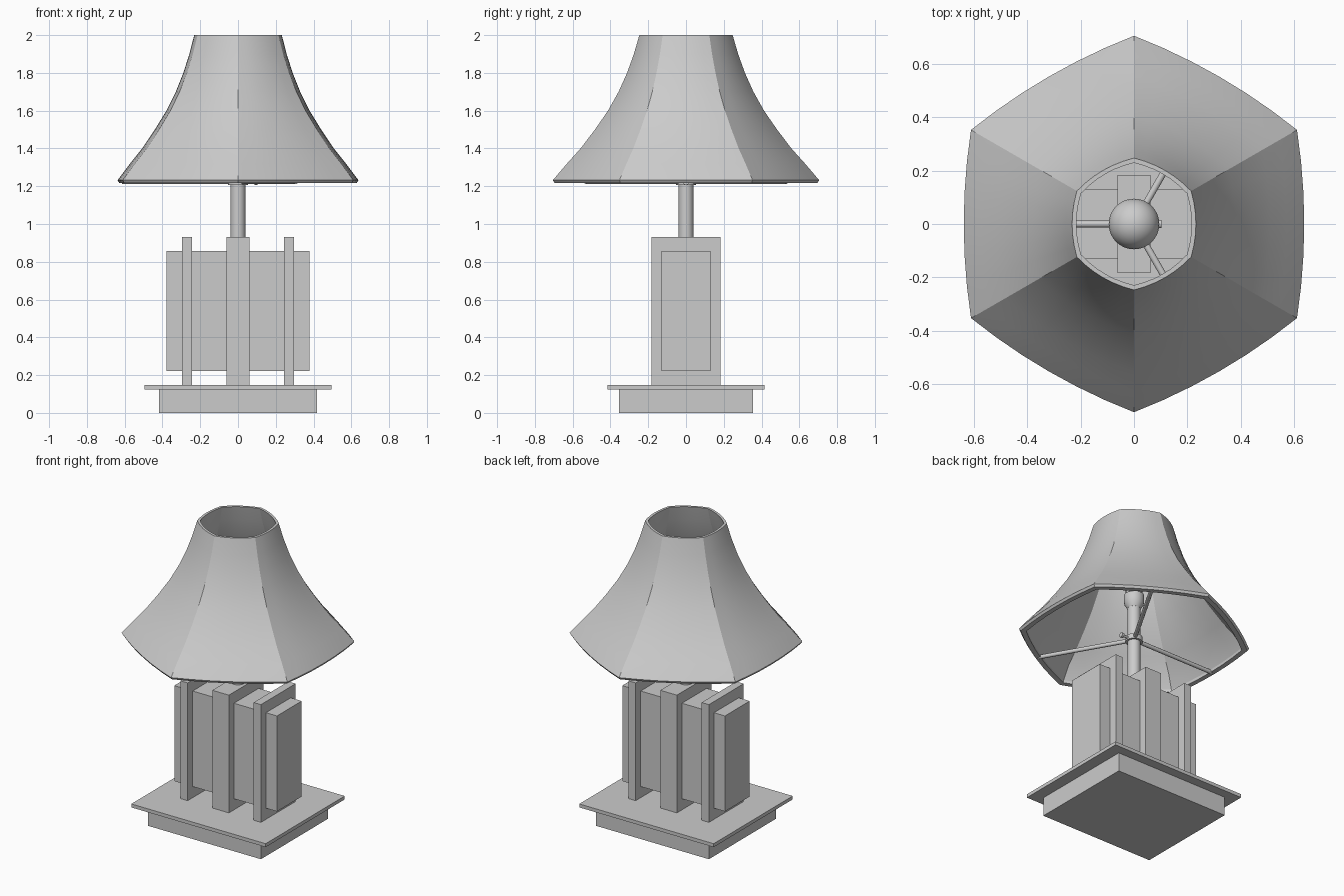
import bpy, bmesh, math
from mathutils import Vector

if "Cube" in bpy.data.objects:
    bpy.data.objects.remove(bpy.data.objects["Cube"])

grey = bpy.data.materials.new("Plain grey")
grey.use_nodes = True
COLOUR = (0.6, 0.6, 0.6, 1)
grey.diffuse_color = COLOUR
grey.node_tree.nodes["Principled BSDF"].inputs["Base Color"].default_value = COLOUR


def make(name, bm, smooth=None):
    """Turn a bmesh into a named object."""
    bmesh.ops.recalc_face_normals(bm, faces=bm.faces)
    mesh = bpy.data.meshes.new(name)
    bm.to_mesh(mesh)
    bm.free()
    mesh.materials.append(grey)
    ob = bpy.data.objects.new(name, mesh)
    bpy.context.collection.objects.link(ob)
    if smooth:
        bpy.ops.object.select_all(action='DESELECT')
        ob.select_set(True)
        bpy.context.view_layer.objects.active = ob
        bpy.ops.object.shade_smooth_by_angle(angle=math.radians(smooth))
    return ob


def box(name, x, half_x, half_y, z0, z1):
    bm = bmesh.new()
    bmesh.ops.create_cube(bm, size=1)
    for v in bm.verts:
        v.co = (x + v.co.x * 2 * half_x, v.co.y * 2 * half_y,
                z0 + (v.co.z + 0.5) * (z1 - z0))
    return make(name, bm)


def lathe(name, profile, steps=32):
    """Spin (radius, height) points about the z axis."""
    bm = bmesh.new()
    verts = [bm.verts.new((r, 0, z)) for r, z in profile]
    edges = [bm.edges.new(pair) for pair in zip(verts, verts[1:])]
    bmesh.ops.spin(bm, geom=verts + edges, cent=(0, 0, 0), axis=(0, 0, 1),
                   angle=math.tau, steps=steps)
    bmesh.ops.remove_doubles(bm, verts=bm.verts, dist=0.0001)
    return make(name, bm, 35)


def rod(name, start, end, radius, sides=10):
    start, end = Vector(start), Vector(end)
    bm = bmesh.new()
    bmesh.ops.create_cone(bm, cap_ends=True, segments=sides, radius1=radius,
                          radius2=radius, depth=(end - start).length)
    ob = make(name, bm, 40)
    ob.location = (start + end) / 2
    ob.rotation_euler = (end - start).to_track_quat('Z', 'Y').to_euler()
    return ob


# Stepped base
box("base_block", 0, 0.417, 0.354, 0, 0.125)
box("base_plate", 0, 0.495, 0.416, 0.125, 0.148)

# Slab body: one broad panel crossed by three taller boards
box("body_panel", 0, 0.378, 0.13, 0.222, 0.858)
box("centre_board", 0, 0.061, 0.183, 0.148, 0.932)
for side, x in (("left", 0.27), ("right", -0.27)):
    box(side + "_board", x, 0.027, 0.183, 0.148, 0.932)

# Stem, lamp socket and bulb
lathe("stem", [(0, 0.93), (0.039, 0.93), (0.039, 1.46), (0, 1.46)])
lathe("socket", [(0, 1.44), (0.04, 1.44), (0.058, 1.47), (0.062, 1.5),
                 (0.062, 1.53), (0.05, 1.54), (0.05, 1.6), (0, 1.6)])
ARC = [math.radians(-58 + 148 * i / 12) for i in range(13)]
lathe("bulb", [(0.045, 1.58)] + [(0.095 * math.cos(a), 1.68 + 0.095 * math.sin(a))
                                 for a in ARC])

# Shade carrier: hub, three arms and thumb screw
lathe("carrier_hub", [(0.038, 1.207), (0.052, 1.207), (0.052, 1.24), (0.038, 1.24)])
for i, deg in enumerate((60, 180, 300)):
    c, s = math.cos(math.radians(deg)), math.sin(math.radians(deg))
    rod(f"carrier_arm_{i + 1}", (0.04 * c, 0.04 * s, 1.224),
        (0.615 * c, 0.615 * s, 1.224), 0.013)
rod("thumb_screw", (0.04, 0, 1.222), (0.09, 0, 1.222), 0.008)
rod("thumb_screw_head", (0.088, 0, 1.222), (0.103, 0, 1.222), 0.016)


# Flared six-sided shade with softly bowed sides
def ring(bm, r, z, bow, parts=6):
    out = []
    for k in range(6):
        a, b = (Vector((math.cos(t), math.sin(t), 0)) * r
                for t in (math.radians(30 + 60 * k), math.radians(90 + 60 * k)))
        outward = (a + b).normalized()
        for j in range(parts):
            t = j / parts
            p = a.lerp(b, t) + outward * bow * 4 * t * (1 - t)
            out.append(bm.verts.new((p.x, p.y, z)))
    return out


FLARE = [(0.247, 2.0), (0.276, 1.9), (0.312, 1.8), (0.357, 1.7),
         (0.413, 1.6), (0.482, 1.5), (0.558, 1.4), (0.63, 1.32), (0.705, 1.232)]
rim = [(0.695, 1.217), (0.66, 1.217), (0.66, 1.235)]
inner = [(r - 0.018, z) for r, z in reversed(FLARE[:-1])]
bm = bmesh.new()
rings = [ring(bm, r, z, 0.018 + 0.02 * (r - 0.247)) for r, z in FLARE + rim + inner]
n = len(rings[0])
for a, b in zip(rings, rings[1:] + rings[:1]):
    for i in range(n):
        bm.faces.new((a[i], a[(i + 1) % n], b[(i + 1) % n], b[i]))
make("lamp_shade", bm, 25)
